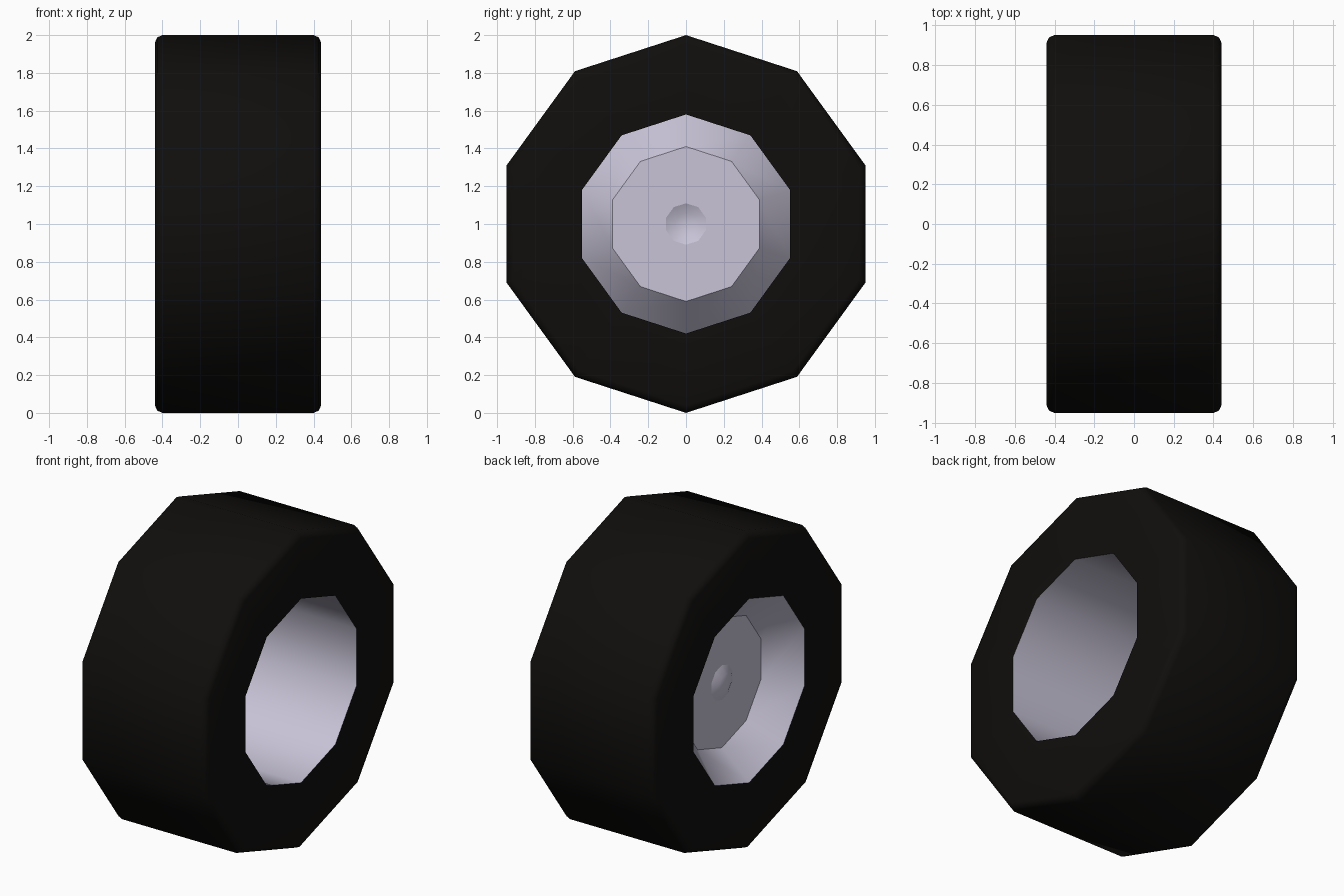
import bpy, bmesh, math

if "Cube" in bpy.data.objects:
    bpy.data.objects.remove(bpy.data.objects["Cube"])

SIDES = 10


def material(name, rgb):
    m = bpy.data.materials.new(name)
    m.diffuse_color = (*rgb, 1)
    m.use_nodes = True
    m.node_tree.nodes["Principled BSDF"].inputs["Base Color"].default_value = m.diffuse_color
    return m


def revolve(name, profile, mat, angle):
    """Spin (x, radius) points around the axle with a vertex at the top."""
    bm = bmesh.new()
    rings = []
    for x, r in profile:
        if r == 0:
            rings.append([bm.verts.new((x, 0, 1))] * SIDES)
        else:
            rings.append([bm.verts.new((x, r * math.sin(a), 1 + r * math.cos(a)))
                          for a in (math.tau * i / SIDES for i in range(SIDES))])
    for a, b in zip(rings, rings[1:]):
        for i in range(SIDES):
            j = (i + 1) % SIDES
            quad = list(dict.fromkeys((a[i], a[j], b[j], b[i])))
            bm.faces.new(quad)
    me = bpy.data.meshes.new(name)
    bm.to_mesh(me)
    bm.free()
    ob = bpy.data.objects.new(name, me)
    bpy.context.collection.objects.link(ob)
    me.materials.append(mat)
    bpy.ops.object.select_all(action='DESELECT')
    ob.select_set(True)
    bpy.context.view_layer.objects.active = ob
    bpy.ops.object.shade_smooth_by_angle(angle=math.radians(angle))
    return ob


rubber = material("rubber", (0.005, 0.0045, 0.004))
metal = material("metal", (0.58, 0.55, 0.68))

# Tyre: flat side walls and tread with small rounded shoulders
half = [(0.44, 0.58), (0.44, 0.96), (0.428, 0.988), (0.40, 1.0)]
revolve("tyre", [(-x, r) for x, r in half] + half[::-1], rubber, 50)

# Rim: straight barrel, folding back inward as a cone to the recessed disc
revolve("rim", [(-0.25, 0.11), (-0.25, 0.41), (-0.44, 0.58), (0.44, 0.58)], metal, 40)

# Hub cap: shallow dome bulging towards the outer (-x) side
revolve("hub_cap", [(-0.28, 0), (-0.274, 0.06), (-0.25, 0.11)], metal, 50)
